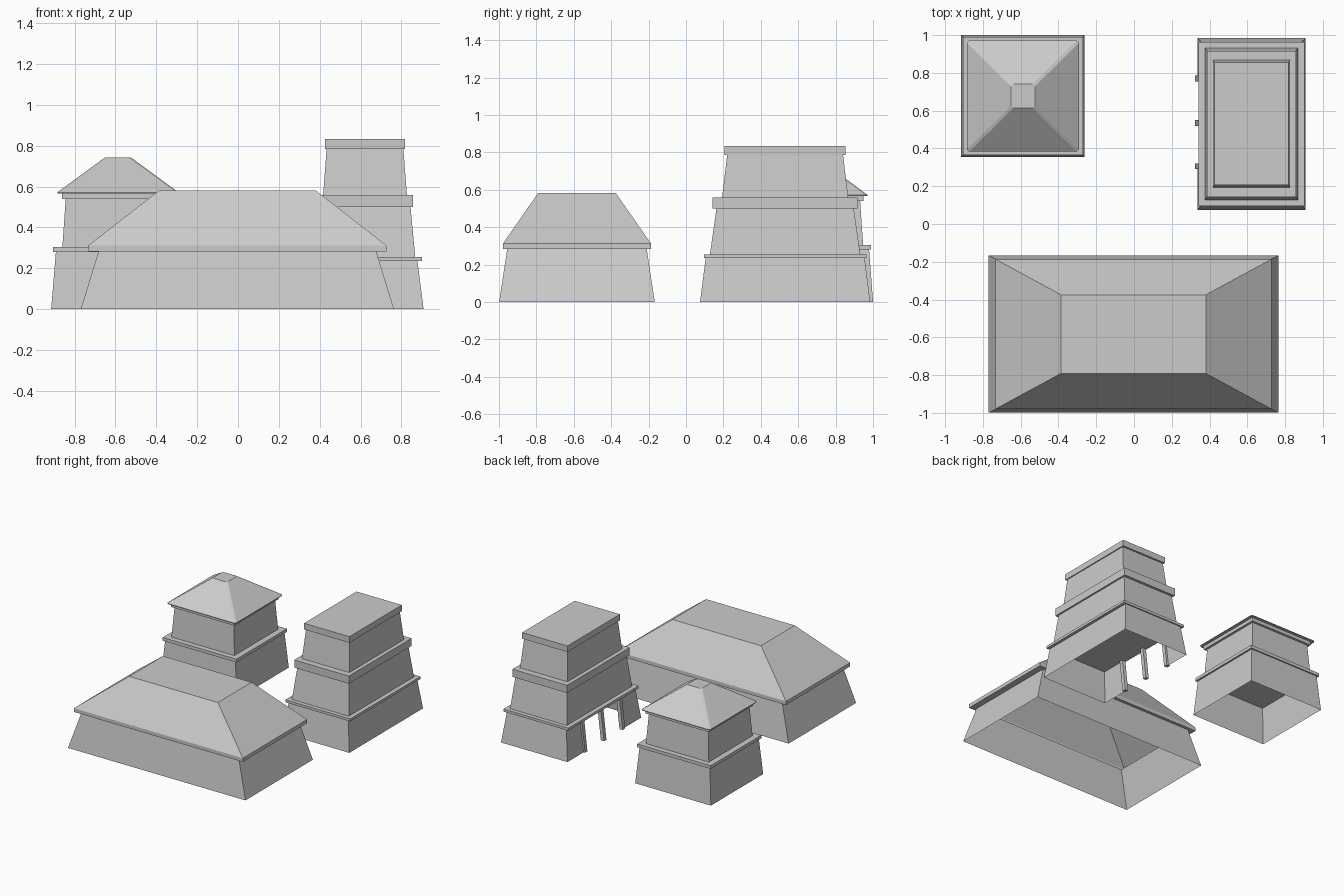
import bpy

if "Cube" in bpy.data.objects:
    bpy.data.objects.remove(bpy.data.objects["Cube"])


def make_mesh(name, verts, faces):
    mesh = bpy.data.meshes.new(name)
    mesh.from_pydata(verts, [], faces)
    mesh.update()
    obj = bpy.data.objects.new(name, mesh)
    bpy.context.collection.objects.link(obj)
    return obj


def loft(name, cx, cy, rings, bottom=True, top=True, chamfer=0.0):
    """Stack of rectangles (half_x, half_y, z) skinned together."""
    verts, faces = [], []
    n = 8 if chamfer else 4
    c = chamfer
    for hx, hy, z in rings:
        if c:
            ring = [(-hx + c, -hy), (hx - c, -hy), (hx, -hy + c), (hx, hy - c),
                    (hx - c, hy), (-hx + c, hy), (-hx, hy - c), (-hx, -hy + c)]
        else:
            ring = [(-hx, -hy), (hx, -hy), (hx, hy), (-hx, hy)]
        verts += [(cx + x, cy + y, z) for x, y in ring]
    for r in range(len(rings) - 1):
        for i in range(n):
            j = (i + 1) % n
            faces.append((r * n + i, r * n + j, (r + 1) * n + j, (r + 1) * n + i))
    if bottom:
        faces.append(tuple(reversed(range(n))))
    if top:
        faces.append(tuple(range((len(rings) - 1) * n, len(rings) * n)))
    return make_mesh(name, verts, faces)


# Long hall: open-bottomed shell with flared eave and flat-topped hip roof
loft("long_hall", -0.003, -0.583, [
    (0.767, 0.416, 0), (0.68, 0.373, 0.283), (0.73, 0.396, 0.283),
    (0.73, 0.396, 0.312), (0.383, 0.208, 0.582)], bottom=False)

# Square tower: open lower storey, ledge, upper storey with eave, hip roof
SX, SY = -0.588, 0.677
loft("square_tower_base", SX, SY, [
    (0.327, 0.323, 0), (0.304, 0.302, 0.28)], bottom=False, top=False)
loft("square_tower_upper", SX, SY, [
    (0.318, 0.312, 0.28), (0.318, 0.312, 0.305), (0.272, 0.27, 0.305),
    (0.256, 0.254, 0.54), (0.274, 0.272, 0.54), (0.274, 0.272, 0.567)])
loft("square_tower_roof", SX, SY, [
    (0.297, 0.294, 0.567), (0.297, 0.294, 0.572), (0.063, 0.063, 0.743)],
    chamfer=0.012)

# Stepped tower: upper storeys with ledges and cap
TX, TY = 0.622, 0.53
B0, B1, BZ = (0.287, 0.455), (0.257, 0.425), 0.235
loft("stepped_tower_upper", TX, TY, [
    (0.28, 0.434, BZ), (0.28, 0.434, 0.255),
    (0.246, 0.402, 0.255), (0.223, 0.367, 0.5),
    (0.236, 0.387, 0.5), (0.236, 0.387, 0.56),
    (0.205, 0.337, 0.56), (0.188, 0.31, 0.785),
    (0.196, 0.324, 0.785), (0.196, 0.324, 0.833)])

# Stepped tower ground storey: continuous wall leaving a porch on the -x side
OPEN0, OPEN1 = 0.30, 0.765
wall = []
for (hx, hy), z in ((B0, 0), (B1, BZ)):
    wall += [(TX - hx, OPEN0, z), (TX - hx, TY - hy, z), (TX + hx, TY - hy, z),
             (TX + hx, TY + hy, z), (TX - hx, TY + hy, z), (TX - hx, OPEN1, z)]
make_mesh("stepped_tower_base", wall,
          [(i, i + 1, i + 7, i + 6) for i in range(5)])

# Porch pillars leaning with the wall slope
for k, y in enumerate((0.305, 0.535, 0.77)):
    pillar = loft(f"porch_pillar_{k + 1}", 0, y,
                  [(0.014, 0.015, 0), (0.014, 0.015, BZ)])
    for v in pillar.data.vertices:
        v.co.x += 0.337 if v.co.z < 0.1 else 0.364
